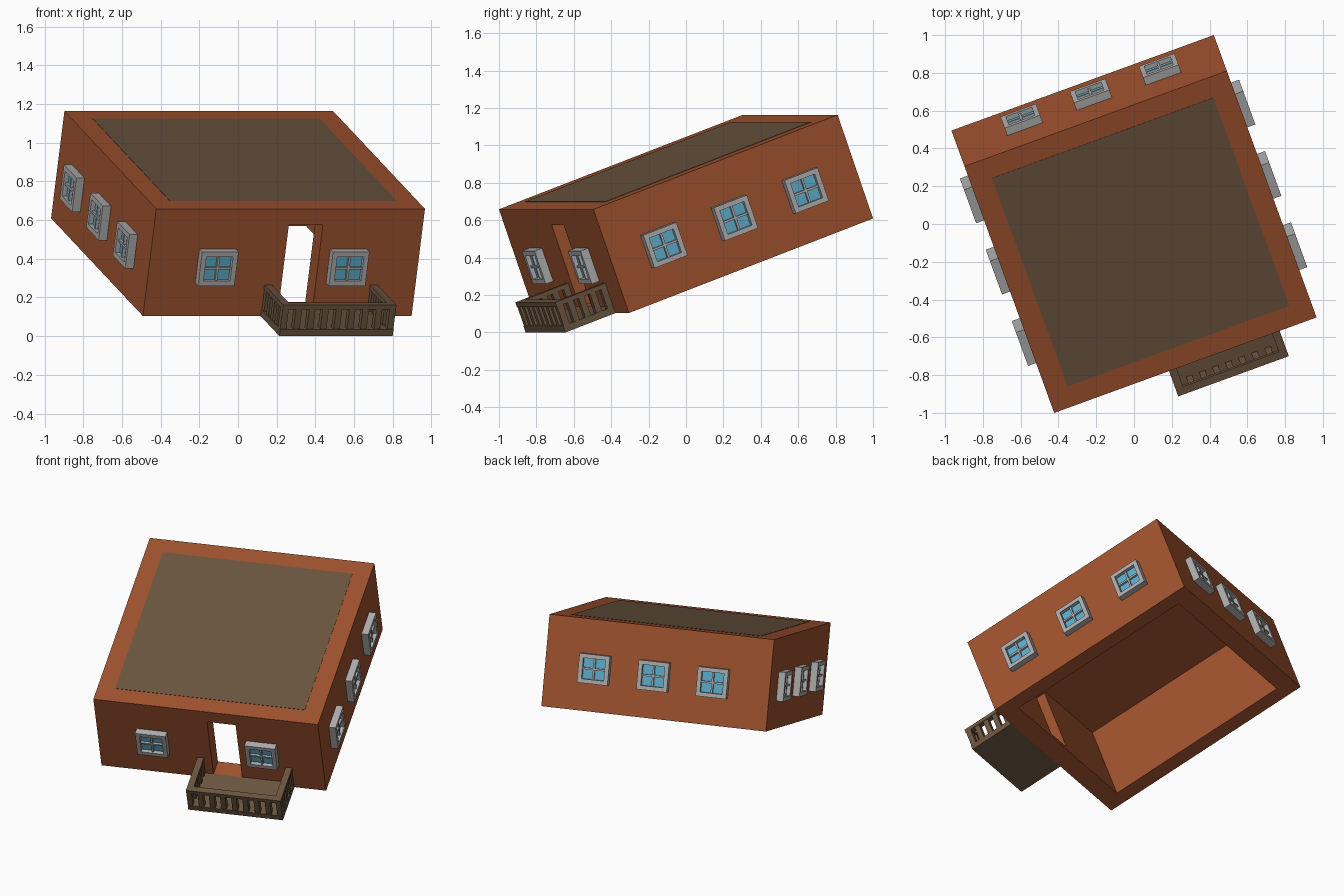
import bpy, bmesh
from math import radians, pi
from mathutils import Matrix, Vector

if "Cube" in bpy.data.objects:
    bpy.data.objects.remove(bpy.data.objects["Cube"])

# The whole house is turned 20 degrees and tipped forward 20 degrees
TILT = (Matrix.Translation((0, 0, 0.634)) @ Matrix.Rotation(radians(20), 4, 'Z')
        @ Matrix.Rotation(radians(20), 4, 'X'))
HALF, TOP, WALL = 0.739, 0.295, 0.115


def material(name, r, g, b):
    m = bpy.data.materials.new(name)
    m.diffuse_color = (r, g, b, 1)
    m.use_nodes = True
    m.node_tree.nodes["Principled BSDF"].inputs["Base Color"].default_value = m.diffuse_color
    return m


BRICK = material("brick", 0.35, 0.085, 0.028)
WOOD = material("brown_wood", 0.145, 0.09, 0.05)
FRAME = material("grey_frame", 0.42, 0.42, 0.42)
GLASS = material("blue_glass", 0.11, 0.42, 0.60)


def boxes(name, spans, mat=None, place=Matrix()):
    """One object from boxes given as (x0, x1, y0, y1, z0, z1)."""
    bm = bmesh.new()
    for x0, x1, y0, y1, z0, z1 in spans:
        m = (Matrix.Translation(((x0 + x1) / 2, (y0 + y1) / 2, (z0 + z1) / 2))
             @ Matrix.Diagonal((x1 - x0, y1 - y0, z1 - z0, 1)))
        bmesh.ops.create_cube(bm, size=1, matrix=m)
    bm.transform(TILT @ place)
    me = bpy.data.meshes.new(name)
    bm.to_mesh(me)
    bm.free()
    ob = bpy.data.objects.new(name, me)
    bpy.context.collection.objects.link(ob)
    if mat:
        me.materials.append(mat)
    return ob


# House shell: hollow, open underneath, with a doorway in front
house = boxes("house_walls", [(-HALF, HALF, -HALF, HALF, -TOP, TOP)], BRICK)
inner = HALF - WALL
cutters = {
    "room_cutter": (-inner, inner, -inner, inner, -TOP - 0.2, TOP - 0.063),
    "door_cutter": (0.001, 0.189, -HALF - 0.2, -inner + 0.1, -0.26, 0.206),
}
for name, span in cutters.items():
    cut = boxes(name, [span], BRICK)
    cut.hide_render = True
    cut.display_type = 'WIRE'
    mod = house.modifiers.new(name, 'BOOLEAN')
    mod.operation = 'DIFFERENCE'
    mod.solver = 'EXACT'
    mod.object = cut

# Flat roof panel
boxes("roof_panel", [(-inner, inner, -inner, inner, TOP - 0.01, TOP + 0.002)], WOOD)


# Windows: frame, cross bars and glass, built facing -y then turned to their wall
def window(name, along, turn):
    w, h, b, d, m = 0.1, 0.094, 0.027, 0.045, 0.006
    place = (Matrix.Rotation(turn, 4, 'Z')
             @ Matrix.Translation((along, -HALF, -0.02)))
    boxes(name + "_frame", [
        (-w, -w + b, -d, 0.003, -h, h), (w - b, w, -d, 0.003, -h, h),
        (-w + b, w - b, -d, 0.003, h - b, h), (-w + b, w - b, -d, 0.003, -h, -h + b),
        (-m, m, -0.035, 0, -h + b, h - b), (-w + b, w - b, -0.035, 0, -m, m)],
        FRAME, place)
    boxes(name + "_glass", [(-w + b, w - b, -0.02, 0.003, -h + b, h - b)], GLASS, place)


walls = [("front", 0, (-0.374, 0.346)),
         ("right", pi / 2, (-0.435, -0.008, 0.42)),
         ("back", pi, (-0.41, -0.02, 0.37)),
         ("left", -pi / 2, (-0.435, -0.008, 0.42))]
for side, turn, spots in walls:
    for i, s in enumerate(spots):
        window(f"{side}_window_{i + 1}", s, turn)

# Porch: floor, hand rails on three sides, evenly spaced balusters
X0, X1, Y0, Y1, ZF, ZR, T = -0.092, 0.531, -1.043, -HALF, -0.258, -0.124, 0.042
boxes("porch_floor", [(X0, X1, Y0, Y1, -TOP, ZF)], WOOD)
RB = ZR - 0.025
boxes("porch_rail", [(X0, X1, Y0, Y0 + T, RB, ZR),
                     (X0, X0 + T, Y0 + T, Y1, RB, ZR),
                     (X1 - T, X1, Y0 + T, Y1, RB, ZR)], WOOD)
posts = []
bw = 0.034
for i in range(9):
    x = X0 + (X1 - X0 - bw) * i / 8
    posts.append((x, x + bw, Y0 + 0.003, Y0 + T - 0.003, ZF, RB))
for i in range(1, 5):
    y = Y0 + (Y1 - Y0 - bw) * i / 4
    for x in (X0, X1 - T):
        posts.append((x + 0.003, x + T - 0.003, y, y + bw, ZF, RB))
boxes("porch_balusters", posts, WOOD)
